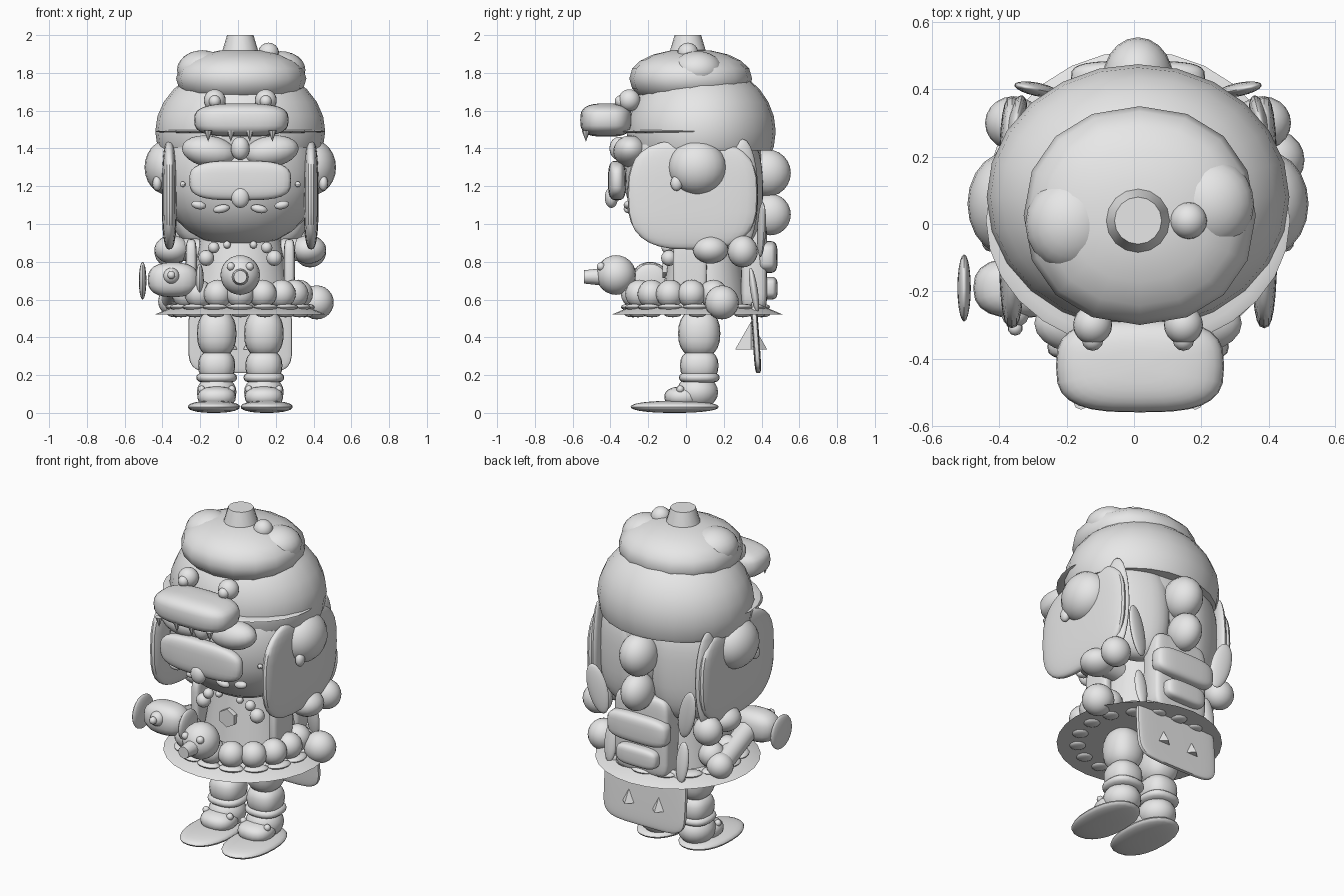
import bpy, bmesh, math
from mathutils import Matrix, Vector, Euler

if "Cube" in bpy.data.objects:
    bpy.data.objects.remove(bpy.data.objects["Cube"])

grey = bpy.data.materials.new("plain_grey")
grey.use_nodes = True
grey.diffuse_color = (0.8, 0.8, 0.8, 1)
grey.node_tree.nodes["Principled BSDF"].inputs["Base Color"].default_value = (0.8, 0.8, 0.8, 1)
MID = 0.012  # centre plane of the figure


def finish(name, bm, loc, rot=(0, 0, 0)):
    """Turn a bmesh into a smooth shaded object; x is measured from the centre plane."""
    bmesh.ops.recalc_face_normals(bm, faces=bm.faces)
    bm.transform(Matrix.Translation(Vector(loc) + Vector((MID, 0, 0))) @ Euler(rot).to_matrix().to_4x4())
    mesh = bpy.data.meshes.new(name)
    bm.to_mesh(mesh)
    bm.free()
    mesh.materials.append(grey)
    ob = bpy.data.objects.new(name, mesh)
    bpy.context.collection.objects.link(ob)
    bpy.context.view_layer.objects.active = ob
    bpy.ops.object.select_all(action='DESELECT')
    ob.select_set(True)
    bpy.ops.object.shade_smooth_by_angle(angle=math.radians(40))
    return ob


def ball(name, loc, size, rot=(0, 0, 0), power=1.0, cut=None, segs=20):
    """Ellipsoid; power below 1 squares it into a pillow; cut removes all below that level."""
    size = (size,) * 3 if isinstance(size, float) else size
    bm = bmesh.new()
    bmesh.ops.create_uvsphere(bm, u_segments=segs, v_segments=max(8, segs // 2 + 2), radius=1)
    for v in bm.verts:
        v.co = Vector([math.copysign(abs(c) ** power, c) * s for c, s in zip(v.co, size)])
    if cut is not None:
        geom = bm.verts[:] + bm.edges[:] + bm.faces[:]
        res = bmesh.ops.bisect_plane(bm, geom=geom, plane_co=(0, 0, cut), plane_no=(0, 0, -1), clear_outer=True)
        rim = [e for e in res["geom_cut"] if isinstance(e, bmesh.types.BMEdge)]
        bmesh.ops.contextual_create(bm, geom=rim)
    return finish(name, bm, loc, rot)


def cone(name, loc, r1, r2, depth, rot=(0, 0, 0), segs=16, squash=1.0):
    bm = bmesh.new()
    bmesh.ops.create_cone(bm, cap_ends=True, segments=segs, radius1=r1, radius2=r2, depth=depth)
    bm.transform(Matrix.Diagonal((1, squash, 1, 1)))
    return finish(name, bm, loc, rot)


def limb(name, a, b, r):
    d = Vector(b) - Vector(a)
    rot = d.to_track_quat('Z', 'Y').to_euler()
    return cone(name, (Vector(a) + Vector(b)) / 2, r, r, d.length, rot)


def pillow(name, loc, size, rot=(0, 0, 0), power=0.5):
    return ball(name, loc, size, rot, power, segs=28)


FRONT = math.pi / 2

# Head and cap
ball("head", (0, 0.04, 1.27), (0.42, 0.37, 0.39), power=0.92, segs=24)
ball("cap_dome", (0, 0.08, 1.49), (0.45, 0.395, 0.36), cut=-0.1, segs=24)
ball("cap_crown", (0.005, 0.025, 1.77), (0.345, 0.325, 0.155), power=0.93, segs=16)
ball("crown_bump_right", (-0.2, 0.0, 1.815), (0.135, 0.14, 0.105))
ball("crown_bump_left", (0.215, 0.06, 1.815), (0.13, 0.135, 0.1))
ball("crown_berry", (0.15, 0.01, 1.905), 0.055)
cone("crown_stem", (0, 0.01, 1.95), 0.1, 0.07, 0.1)
ball("cap_brim", (0, 0.01, 1.49), (0.452, 0.382, 0.016), segs=28)

# Snouted animal head on the cap
pillow("cap_snout", (0.006, -0.422, 1.55), (0.25, 0.138, 0.088), power=0.66)
for x in (-0.17, -0.05, 0.05, 0.17):
    cone("snout_tooth", (x, -0.53, 1.465), 0.0, 0.022, 0.06, segs=8)

# Face
pillow("face_visor", (0, -0.365, 1.23), (0.27, 0.048, 0.105), power=0.63)
ball("brow_centre", (0, -0.355, 1.4), (0.05, 0.05, 0.062))
ball("nose", (0, -0.395, 1.14), (0.048, 0.035, 0.055))

# Hair at the back
ball("upper_bun", (0, 0.43, 1.27), (0.105, 0.125, 0.125))
ball("lower_bun", (0, 0.445, 1.05), (0.088, 0.11, 0.11))

# Torso and backpack
cone("torso", (0, 0.1, 0.74), 0.28, 0.21, 0.42, segs=24, squash=0.85)
cone("chest_badge", (0, -0.105, 0.77), 0.055, 0.055, 0.04, (FRONT, 0, 0), segs=6)
pillow("backpack", (0, 0.36, 0.78), (0.18, 0.07, 0.24), power=0.3)
pillow("upper_pouch", (0, 0.43, 0.825), (0.2, 0.055, 0.085), power=0.55)
pillow("lower_pouch", (0, 0.44, 0.66), (0.135, 0.045, 0.06), power=0.55)

# Skirt disc with rows of beads
cone("skirt", (0, 0.06, 0.54), 0.455, 0.36, 0.04, segs=28)
cone("waist", (0, 0.07, 0.57), 0.2, 0.26, 0.1, segs=24)
for i in range(16):
    a = math.tau * i / 16 - math.pi / 2
    if math.sin(a) < 0.6:
        ball("skirt_puff", (0.31 * math.cos(a), 0.03 + 0.3 * math.sin(a), 0.63), 0.075, segs=16)
    ball("skirt_bead", (0.34 * math.cos(a), 0.06 + 0.34 * math.sin(a), 0.52), (0.045, 0.045, 0.014), segs=12)
    ball("hem_bead", (0.35 * math.cos(a), 0.05 + 0.35 * math.sin(a), 0.56), (0.07, 0.045, 0.018), (0, 0, a + FRONT), segs=12)

# Rear flap
pillow("rear_flap", (0, 0.37, 0.4), (0.275, 0.018, 0.19), (math.radians(4), 0, 0), 0.4)

# Lantern creature hovering in front
ball("lantern", (0, -0.37, 0.73), 0.105)
cone("lantern_spout", (0, -0.475, 0.72), 0.05, 0.035, 0.13, (FRONT, 0, 0), segs=12)

# Parts mirrored on both sides
for side, s in (("left", 1), ("right", -1)):
    ball(side + "_snout_eye", (s * 0.135, -0.3, 1.655), 0.058)
    ball(side + "_snout_pupil", (s * 0.135, -0.345, 1.65), 0.032, segs=12)
    ball(side + "_brow_lobe", (s * 0.165, -0.295, 1.385), (0.145, 0.09, 0.082), (0, -s * 0.15, 0))
    for x, z, r in ((0.1, 1.08, 0.045), (0.22, 1.1, 0.04)):
        ball(side + "_whisker", (s * x, -0.305, z), (r, 0.025, 0.022), (0, s * 0.2 * (1 if x < 0.2 else -1), 0), segs=12)
    ball(side + "_face_bead", (s * 0.305, -0.24, 1.21), 0.015, segs=8)
    # Flaps over the ears, ear domes and studs
    pillow(side + "_ear_flap", (s * 0.375, 0.035, 1.155), (0.04, 0.345, 0.29), power=0.7)
    ball(side + "_ear_dome", (s * 0.385, 0.06, 1.3), (0.122, 0.155, 0.145))
    ball(side + "_ear_stud", (s * 0.44, -0.05, 1.215), (0.025, 0.032, 0.04), segs=12)
    # Back hair locks and leaves
    pillow(side + "_back_hair", (s * 0.2, 0.275, 1.18), (0.185, 0.11, 0.3), (0, 0, -s * 0.4), 0.8)
    ball(side + "_side_lock", (s * 0.365, 0.3, 1.16), (0.03, 0.085, 0.29), (0, 0, s * 0.25))
    ball(side + "_leaf", (s * 0.3, 0.4, 0.97), (0.06, 0.02, 0.15), (0, s * 0.25, s * 0.2))
    ball(side + "_low_leaf", (s * 0.24, 0.36, 0.65), (0.04, 0.02, 0.12), (0.15, 0, 0))
    # Shoulders and straps
    ball(side + "_shoulder", (s * 0.36, 0.13, 0.865), (0.095, 0.095, 0.075))
    ball(side + "_rear_shoulder", (s * 0.37, 0.3, 0.855), (0.085, 0.08, 0.085))
    limb(side + "_shoulder_link", (s * 0.15, 0.12, 0.86), (s * 0.35, 0.13, 0.865), 0.06)
    pillow(side + "_strap", (s * 0.26, 0.02, 0.77), (0.03, 0.09, 0.15))
    for x, y, z, r in ((0.07, -0.1, 0.89, 0.02), (0.14, -0.1, 0.875, 0.03), (0.18, -0.09, 0.82, 0.042)):
        ball(side + "_collar_bead", (s * x, y, z), r, segs=12)
    ball(side + "_lantern_eye", (s * 0.05, -0.45, 0.775), 0.022, segs=10)
    cone(side + "_flap_spike", (s * 0.1, 0.345, 0.41), 0.085, 0.0, 0.15, segs=4)
    # Legs and feet
    x = s * 0.125
    ball(side + "_thigh", (x, 0.07, 0.42), (0.105, 0.112, 0.13), power=0.85)
    ball(side + "_shin", (x, 0.07, 0.25), (0.098, 0.102, 0.085), power=0.8)
    ball(side + "_ankle_ring", (x, 0.07, 0.187), (0.108, 0.108, 0.034), power=0.8)
    ball(side + "_ankle", (x, 0.06, 0.11), (0.105, 0.11, 0.09))
    ball(side + "_toe_cap", (x, -0.015, 0.085), (0.102, 0.1, 0.055), power=0.85)
    ball(side + "_sole", (s * 0.14, -0.06, 0.032), (0.138, 0.233, 0.032), power=0.9, segs=24)
    for dx in (-0.08, 0.08):
        ball(side + "_shoe_button", (x + dx, -0.03, 0.125), 0.02, segs=10)

# Left hand
ball("left_hand", (0.405, 0.19, 0.585), 0.09)

# Right arm: elbow, forearm and a wide-mouthed barrel
ball("right_elbow", (-0.36, 0.17, 0.59), 0.075)
limb("right_forearm", (-0.36, 0.15, 0.6), (-0.33, -0.15, 0.69), 0.06)
ball("right_barrel", (-0.355, -0.19, 0.705), (0.135, 0.09, 0.092), power=0.8)
ball("barrel_mouth", (-0.517, -0.19, 0.7), (0.02, 0.1, 0.1))
ball("barrel_back_plate", (-0.215, -0.19, 0.7), (0.022, 0.09, 0.09))
ball("barrel_knob", (-0.365, -0.265, 0.725), 0.043, segs=14)
ball("barrel_knob_tip", (-0.365, -0.31, 0.73), 0.022, segs=10)
